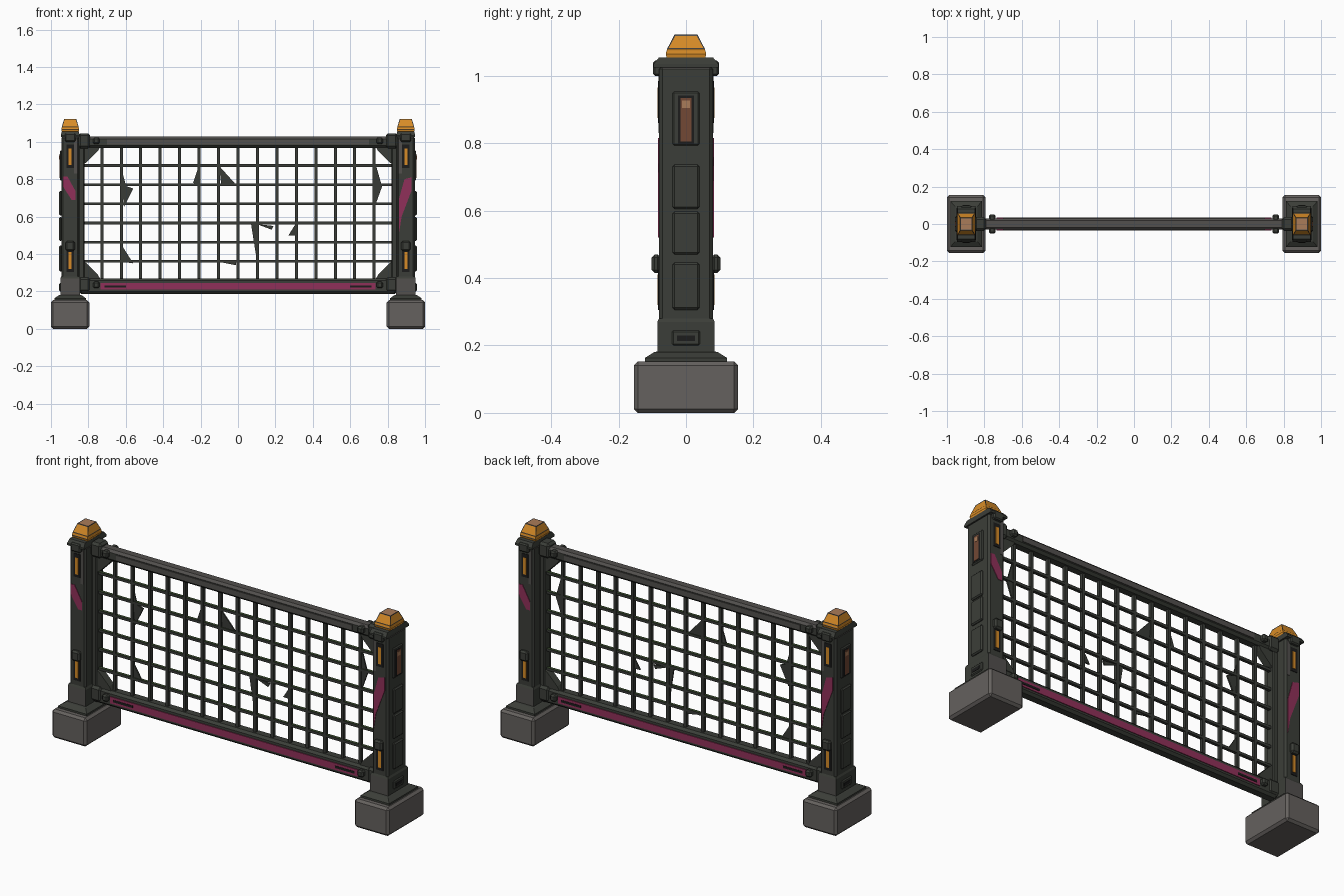
import bpy, bmesh
from mathutils import Vector

old = bpy.data.objects.get("Cube")
if old:
    bpy.data.objects.remove(old, do_unlink=True)


def material(name, r, g, b):
    m = bpy.data.materials.new(name)
    m.use_nodes = True
    m.diffuse_color = (r, g, b, 1)
    m.node_tree.nodes["Principled BSDF"].inputs["Base Color"].default_value = (r, g, b, 1)
    return m


CONCRETE = material("concrete", .13, .12, .113)
DARK = material("dark metal", .044, .048, .04)
WORN = material("worn metal", .085, .08, .075)
WIRE = material("wire metal", .04, .043, .037)
MOSS = material("moss", .04, .07, .027)
PAINT = material("magenta paint", .28, .03, .1)
AMBER = material("amber glass", .68, .26, .02)
FADED = material("faded amber", .4, .2, .1)
RUST = material("rust", .17, .065, .035)
BLACK = material("black recess", .012, .012, .012)


def finish(name, bm, *mats):
    bmesh.ops.recalc_face_normals(bm, faces=bm.faces[:])
    me = bpy.data.meshes.new(name)
    bm.to_mesh(me)
    bm.free()
    for m in mats:
        me.materials.append(m)
    ob = bpy.data.objects.new(name, me)
    bpy.context.scene.collection.objects.link(ob)
    return ob


def bevel(bm, width):
    if width:
        bmesh.ops.bevel(bm, geom=bm.edges[:], offset=width, segments=1,
                        affect='EDGES', clamp_overlap=True)


def box(name, x, y, z, mat, edge=0, top=None):
    """Box from three (low, high) ranges; top colours the upward faces."""
    bm = bmesh.new()
    bmesh.ops.create_cube(bm, size=1)
    for v in bm.verts:
        v.co = Vector([(a + b) / 2 + c * abs(b - a) for c, (a, b) in zip(v.co, (x, y, z))])
    bevel(bm, edge)
    bm.normal_update()
    if top:
        for f in bm.faces:
            f.material_index = int(f.normal.z > .6)
    return finish(name, bm, *([mat, top] if top else [mat]))


def prism(name, pts, y, mat, edge=0):
    """Outline in the x-z plane, extruded along y."""
    bm = bmesh.new()
    near, far = [[bm.verts.new((px, d, pz)) for px, pz in pts] for d in y]
    bm.faces.new(near)
    bm.faces.new(far)
    n = len(pts)
    for i in range(n):
        j = (i + 1) % n
        bm.faces.new((near[i], near[j], far[j], far[i]))
    bevel(bm, edge)
    return finish(name, bm, mat)


def loft(cx, rings):
    """Stack of rectangles (half x, half y, height)."""
    bm = bmesh.new()
    loops = [[bm.verts.new((cx + i * hx, j * hy, z))
              for i, j in ((-1, -1), (1, -1), (1, 1), (-1, 1))] for hx, hy, z in rings]
    bm.faces.new(loops[0])
    bm.faces.new(loops[-1])
    for a, b in zip(loops, loops[1:]):
        for k in range(4):
            m = (k + 1) % 4
            bm.faces.new((a[k], a[m], b[m], b[k]))
    bmesh.ops.recalc_face_normals(bm, faces=bm.faces[:])
    return bm


# Posts, one at each end
STRIPES = {
    True: [(.935, .815), (.912, .815), (.868, .735), (.868, .69), (.89, .69), (.935, .76)],
    False: [(.928, .81), (.89, .8), (.862, .7), (.862, .52), (.875, .6), (.928, .74)],
}
for side, s in (("right", -1), ("left", 1)):
    c = .897 * s

    def out(a, b):
        return tuple(sorted((a * s, b * s)))

    # Foot, skirt and collar
    box(side + "_foot", out(.795, 1), (-.155, .155), (0, .153), CONCRETE, .012)
    bm = loft(c, [(.085, .122, .15), (.085, .122, .163), (.06, .095, .18), (.05, .086, .182)])
    finish(side + "_skirt", bm, DARK)
    bm = loft(c, [(.053, .085, .17), (.053, .085, .27), (.048, .08, .28)])
    for f in bm.faces:
        f.material_index = int(abs(f.normal.y) > .9)
    finish(side + "_collar", bm, DARK, WORN)

    # Column with raised outer panels
    box(side + "_post", out(.849, .945), (-.08, .08), (.27, 1.03), DARK, .01, WORN)
    for low, high in ((.306, .446), (.47, .597), (.605, .737)):
        box(side + "_panel", out(.94, .956), (-.04, .04), (low, high), DARK, .006)
    box(side + "_window_frame", out(.94, .952), (-.04, .04), (.793, .954), DARK, .005)
    box(side + "_window_recess", out(.95, .953), (-.024, .024), (.8, .942), BLACK)
    box(side + "_window", out(.951, .955), (-.016, .016), (.806, .935), RUST)
    box(side + "_window_lamp", out(.952, .956), (-.012, .012), (.905, .927), FADED)
    box(side + "_handle", out(.945, .956), (-.042, .042), (.2, .245), DARK, .005)
    box(side + "_handle_slot", out(.955, .958), (-.026, .026), (.213, .23), BLACK)

    # Front and back fittings
    for face, d in (("front", -1), ("back", 1)):
        def deep(a, b):
            return tuple(sorted((a * d, b * d)))
        tag = side + "_" + face
        for low, high in ((.86, .985), (.305, .43)):
            box(tag + "_light_recess", out(.878, .918), deep(.078, .083), (low, high), BLACK)
            box(tag + "_light", out(.889, .907), deep(.08, .085), (low + .015, high - .02), AMBER)
        box(tag + "_clip", out(.872, .922), deep(.075, .102), (.415, .47), DARK, .009)
        box(tag + "_strap", out(.868, .926), deep(.07, .098), (1, 1.045), DARK, .006)
        stripe = [(px * s, pz) for px, pz in STRIPES[s == d]]
        prism(tag + "_stripe", stripe, deep(.078, .083), PAINT)
        box(tag + "_worn_patch", out(.858, .876), deep(.078, .082), (.83, 1.01), WORN)

    # Cap and beacon
    bm = loft(c, [(.05, .096, 1.025), (.05, .096, 1.035), (.046, .08, 1.055)])
    finish(side + "_cap", bm, DARK)
    bm = loft(c, [(.043, .055, 1.045), (.047, .06, 1.065), (.045, .056, 1.08), (.032, .034, 1.123)])
    sides = [f for f in bm.faces if f.normal.z > -.5 and f.calc_center_median().z > 1.06]
    bmesh.ops.inset_individual(bm, faces=sides, thickness=.005, depth=-.001)
    for f in sides:
        f.material_index = 2 if f.normal.z > .9 else 1
    lower = [f for f in bm.faces if f not in sides and f.calc_center_median().z < 1.08
             and abs(f.normal.z) < .5]
    for f in lower:
        f.material_index = 1
    finish(side + "_beacon", bm, WORN, AMBER, FADED)

    # Mesh frame upright, corner gussets and bolts
    box(side + "_frame_upright", out(.822, .852), (-.025, .025), (.2, 1), DARK, .005)
    for rail, z, d in (("top", .975, -1), ("bottom", .265, 1)):
        pts = [(.835, z), (.735, z), (.75, z + .025 * d), (.81, z + .085 * d), (.835, z + .1 * d)]
        prism(side + "_" + rail + "_gusset", [(px * s, pz) for px, pz in pts], (-.02, .02), DARK)
        mid = z - .03 * d
        box(side + "_" + rail + "_bolt", out(.74, .775), (-.052, .052),
            (mid - .018, mid + .018), DARK, .008)
        box(side + "_" + rail + "_sleeve", out(.79, .855), (-.037, .037),
            (mid - .04, mid + .04), DARK, .012)

# Rails
box("top_rail", (-.85, .85), (-.03, .03), (.968, 1.028), DARK, .012, WORN)
box("bottom_rail", (-.85, .85), (-.03, .03), (.187, .27), DARK, .012)
for d in (-1, 1):
    y = sorted((.028 * d, .034 * d))
    box("rail_paint", (-.735, .735), y, (.209, .245), PAINT)
    box("rail_worn_edge", (-.7, .7), y, (.985, 1.012), WORN)
    for s in (-1, 1):
        box("rail_slot", sorted((.6 * s, .715 * s)), sorted((.03 * d, .036 * d)), (.22, .232), BLACK)

# Wire mesh
for i in range(-7, 8):
    x = i * .104
    box("upright_wire", (x - .008, x + .008), (-.009, .009), (.25, .985), WIRE)
for i in range(6):
    z = .361 + i * .1025
    box("cross_wire", (-.83, .83), (-.008, .008), (z - .007, z + .007), WIRE, 0, MOSS)

# Torn scraps caught in the mesh
SCRAPS = [
    [(-.21, .87), (-.21, .77), (-.24, .78)], [(-.1, .87), (-.01, .77), (-.09, .77)],
    [(-.62, .77), (-.56, .75), (-.61, .65)], [(.07, .56), (.1, .37), (.1, .56)],
    [(.1, .56), (.19, .55), (.18, .53)], [(.32, .58), (.27, .5), (.31, .5)],
    [(-.11, .36), (-.01, .34), (-.01, .36)], [(-.63, .36), (-.56, .35), (-.63, .46)],
    [(.73, .9), (.77, .76), (.73, .65)], [(-.63, .88), (-.6, .77), (-.62, .77)],
]
for pts in SCRAPS:
    prism("torn_scrap", pts, (-.004, .004), WIRE)
